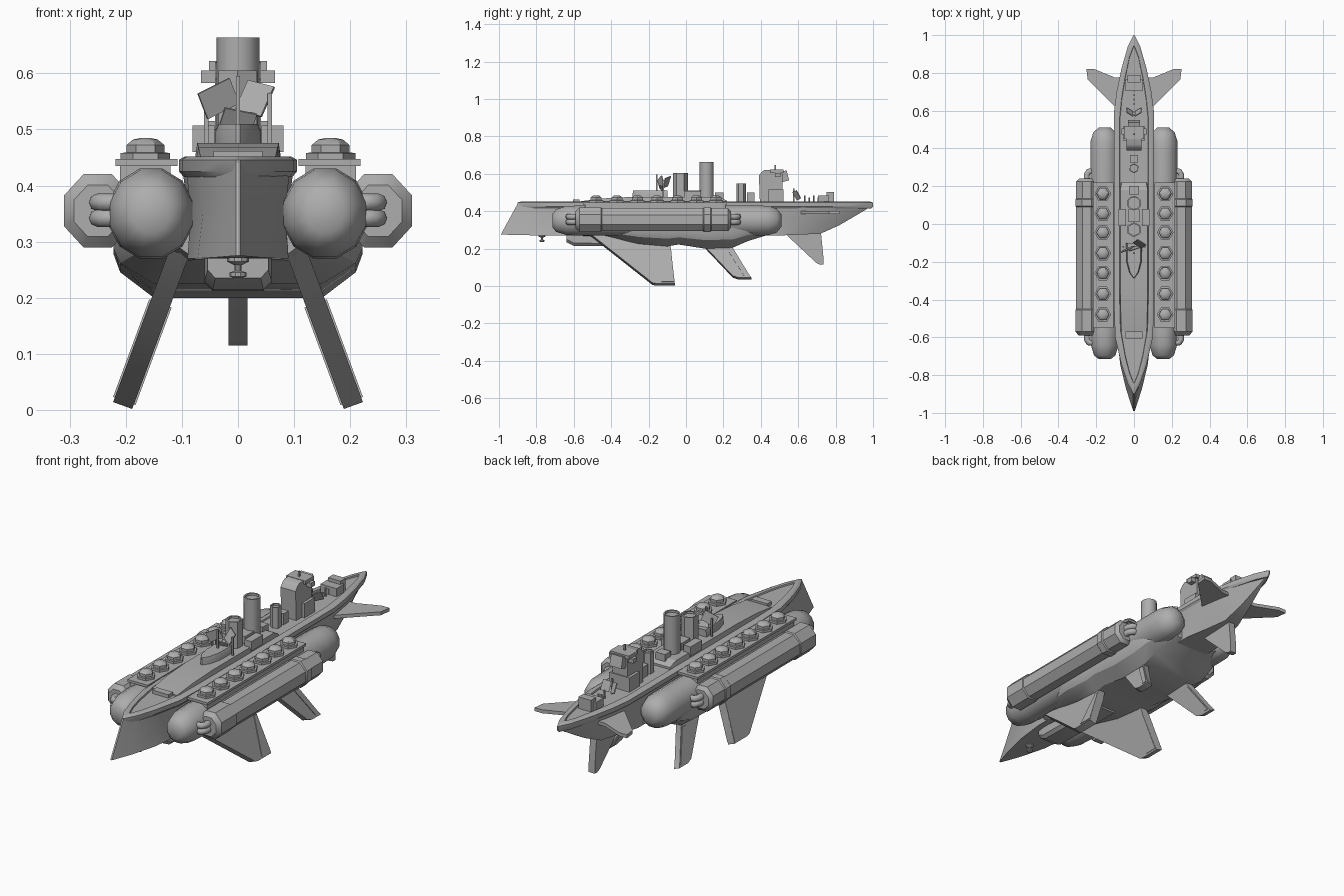
import bpy, bmesh, math
from mathutils import Matrix, Vector

if "Cube" in bpy.data.objects:
    bpy.data.objects.remove(bpy.data.objects["Cube"])

grey = bpy.data.materials.new("hull_grey")
grey.diffuse_color = (0.42, 0.42, 0.42, 1)
grey.use_nodes = True
grey.node_tree.nodes["Principled BSDF"].inputs["Base Color"].default_value = grey.diffuse_color


def finish(name, bm, angle=35):
    bmesh.ops.remove_doubles(bm, verts=bm.verts, dist=1e-5)
    bmesh.ops.recalc_face_normals(bm, faces=bm.faces)
    me = bpy.data.meshes.new(name)
    bm.to_mesh(me)
    bm.free()
    me.materials.append(grey)
    for p in me.polygons:
        p.use_smooth = True
    me.set_sharp_from_angle(angle=math.radians(angle))
    ob = bpy.data.objects.new(name, me)
    bpy.context.collection.objects.link(ob)
    return ob


def loft(name, sections, angle=35, caps=True):
    """Skin a list of closed point loops."""
    bm = bmesh.new()
    rings = [[bm.verts.new(p) for p in s] for s in sections]
    n = len(rings[0])
    for a, b in zip(rings, rings[1:]):
        for i in range(n):
            j = (i + 1) % n
            bm.faces.new((a[i], a[j], b[j], b[i]))
    if caps:
        bm.faces.new(rings[0])
        bm.faces.new(rings[-1])
    return finish(name, bm, angle)


def box(name, x, y, z, rot=None):
    """Box from (min, max) ranges, optionally rotated about its centre."""
    bm = bmesh.new()
    c = Vector([(r[0] + r[1]) / 2 for r in (x, y, z)])
    d = [r[1] - r[0] for r in (x, y, z)]
    m = Matrix.Translation(c)
    if rot:
        m = m @ Matrix.Rotation(rot[0], 4, 'X') @ Matrix.Rotation(rot[1], 4, 'Y') @ Matrix.Rotation(rot[2], 4, 'Z')
    bmesh.ops.create_cube(bm, size=1, matrix=m @ Matrix.Diagonal((*d, 1)))
    return finish(name, bm)


def turned(name, x, y, profile, n=6, angle=35, turn=0.0):
    """Upright turned part from (radius, z) pairs."""
    return loft(name, [[(x + r * math.cos(turn + math.tau * i / n), y + r * math.sin(turn + math.tau * i / n), z)
                        for i in range(n)] for r, z in profile], angle)


def pod(name, cx, cz, profile, n=8, rx=1.0, angle=35):
    """Turned part along y from (radius, y) pairs."""
    return loft(name, [[(cx + rx * r * math.cos(math.tau * (i + .5) / n), y, cz + r * math.sin(math.tau * (i + .5) / n))
                        for i in range(n)] for r, y in profile], angle)


def pipe(name, pts, r):
    cu = bpy.data.curves.new(name, 'CURVE')
    cu.dimensions = '3D'
    cu.bevel_depth = r
    cu.bevel_resolution = 2
    sp = cu.splines.new('POLY')
    sp.points.add(len(pts) - 1)
    for q, p in zip(sp.points, pts):
        q.co = (*p, 1)
    cu.materials.append(grey)
    cu.use_fill_caps = True
    ob = bpy.data.objects.new(name, cu)
    bpy.context.collection.objects.link(ob)


def mirror_loop(half):
    """Close a half section (x, y, z) across x = 0."""
    return half + [(-x, y, z) for x, y, z in reversed(half)]


# Main hull: y, bottom z, bottom/middle/top half widths, bow rake
hull = []
for y, zb, wb, wm, wt, rake in [
        (-.99, .275, .004, .004, .004, .09), (-.88, .272, .04, .033, .035, .06),
        (-.75, .27, .072, .062, .066, .03), (-.6, .27, .09, .084, .094, 0),
        (.5, .27, .088, .09, .1, 0), (.62, .275, .06, .088, .1, 0), (.72, .28, .04, .072, .085, 0),
        (.82, .325, .024, .05, .065, 0), (.94, .395, .008, .018, .03, 0), (.995, .43, .002, .003, .004, 0)]:
    half = [(w, y + rake * t, zb + (.44 - zb) * t) for w, t in ((wb, 0), (wm, .5), (wt, 1))]
    hull.append(mirror_loop(half))
loft("main_hull", hull, 40)

# Gunwale rim with a slightly sunken deck
outline = [(.004, -.9), (.035, -.84), (.065, -.75), (.1, -.6), (.105, -.45), (.105, .6),
           (.092, .7), (.067, .82), (.033, .94), (.003, 1.0)]
ring = outline + [(-x, y) for x, y in reversed(outline)]


def rim(sx, sy, z):
    return [(x * sx, .05 + (y - .05) * sy, z) for x, y in ring]


loft("deck_rim", [rim(.92, .99, .415), rim(1, 1, .425), rim(1, 1, .446), rim(.9, .98, .452),
                  rim(.72, .94, .452), rim(.7, .935, .445)], 30)

# Broad belly under the hull
belly = []
for y, w, zb in [(-.55, .5, .268), (-.42, .8, .262), (-.25, 1, .225), (-.1, 1, .212), (-.04, 1, .222),
                 (.1, 1, .2), (.25, 1, .205), (.33, .95, .24), (.46, .7, .28)]:
    belly.append(mirror_loop([(.15 * w, y, zb), (.21 * w, y, zb + (.33 - zb) * .35),
                              (.222 * w, y, zb + (.33 - zb) * .6), (.222 * w, y, .34)]))
loft("belly", belly, 30)
keel = [mirror_loop([(.045 * s, y, zb), (.06 * s, y, zb + .015), (.06 * s, y, .28)])
        for y, s, zb in [(-.64, .9, .235), (-.6, 1, .215), (-.4, 1, .212), (-.2, 1, .212)]]
loft("keel_housing", keel)

# Sensor propeller under the bow
turned("bow_sensor", 0, -.77, [(.02, .275), (.02, .265), (.006, .258), (.006, .248),
                                (.015, .245), (.015, .238), (.005, .235)], 10)

for s in (1, -1):
    # Side sponson with rounded ends
    pod("sponson", s * .155, .35, [(.035, -.715), (.062, -.695), (.08, -.64), (.083, -.57),
                                   (.083, .38), (.081, .44), (.066, .485), (.035, .51)], 12, .95, 50)
    # Long outer pod with thicker bands
    pod("outer_pod", s * .25, .355, [(.05, -.59), (.071, -.57), (.071, -.455), (.066, -.45), (.066, .09),
                                     (.071, .095), (.071, .13), (.066, .135), (.066, .225), (.048, .24)], 8, .92)
    box("pod_strut", sorted((s * .15, s * .25)), (-.5, .2), (.33, .38))
    for z in (.342, .37):
        for y0, d in ((-.58, -1), (.23, 1)):
            pts = [(.25, 0), (.25, .03), (.24, .048), (.222, .05), (.2, .035), (.17, .02)]
            pipe("pod_pipe", [(s * x, y0 + d * y, z) for x, y in pts], .016)
    # Launcher platform and hexagonal hatches
    box("launcher_base", sorted((s * .12, s * .21)), (-.54, .21), (.38, .437))
    box("launcher_platform", sorted((s * .108, s * .218)), (-.55, .22), (.435, .447))
    for y in (.16, .055, -.045, -.155, -.26, -.37, -.48):
        turned("launcher_hatch", s * .165, y, [(.044, .446), (.044, .458), (.034, .459), (.034, .472),
                                               (.022, .482), (.008, .485)], 6, 30)

    # Slanted leg fins with flap plates
    def fin(name, poly, t):
        loft(name, [[(s * (.105 + (.28 - z) * .37 + o), y, z + o * .36) for y, z in poly] for o in (-t, t)])

    fin("front_fin", [(-.52, .28), (-.18, .012), (-.16, .008), (-.06, .008), (-.085, .23), (-.1, .28)], .017)
    fin("front_fin_flap", [(-.13, .016), (-.062, .016), (-.08, .19), (-.1, .19)], .02)
    fin("middle_fin", [(.06, .25), (.25, .05), (.28, .04), (.35, .04), (.335, .06), (.25, .2), (.25, .25)], .014)
    fin("middle_fin_flap", [(.31, .05), (.335, .05), (.25, .19), (.22, .19)], .017)
    # Rear horizontal stabiliser
    plan = [(.04, .58), (.1, .62), (.245, .765), (.252, .82), (.21, .82), (.1, .775), (.04, .775)]
    loft("stabiliser", [[(s * x, y, z) for x, y in plan] for z in (.385, .402)])

# Rear centre fin
fin_side = [(.5, .3), (.53, .28), (.695, .125), (.715, .115), (.735, .115), (.735, .15), (.72, .3)]
loft("rear_fin", [[(x, y, z) for y, z in fin_side] for x in (-.017, .017)])

# Raised centre deck with sloped front
raised = [mirror_loop([(w, y, .44), (w * .93, y, z)]) for y, w, z in
          [(-.57, .072, .452), (-.45, .076, .468), (-.3, .078, .476), (.18, .078, .476), (.22, .07, .455)]]
loft("raised_deck", raised, 20)
box("bow_hatch", (-.044, .044), (-.605, -.57), (.445, .462))

# Forward deckhouse with a pointed nose
nose = [(.004, -.285), (.025, -.255), (.04, -.2), (.042, -.1)]
loop = nose + [(-x, y) for x, y in reversed(nose)]
loft("deckhouse", [[(x * k, y * (.96 + .04 * k), z) for x, y in loop]
                   for k, z in ((1, .46), (1, .495), (.85, .51))])
for s in (1, -1):
    box("side_cabin", sorted((s * .042, s * .081)), (-.01, .08), (.46, .507))
    box("antenna_post", sorted((s * .053, s * .061)), (-.125, -.117), (.47, .565))
box("centre_post", (-.004, .004), (-.16, -.152), (.5, .595))
box("left_array_panel", (-.068, -.002), (-.137, -.132), (.53, .58), (.3, -.35, .45))
box("right_array_panel", (.002, .058), (-.107, -.102), (.525, .585), (-.3, .4, -.45))
box("lower_array_panel", (-.03, .03), (-.13, -.125), (.5, .535), (.4, .3, .2))

# Funnels and vents along the centreline
for name, y, r, top, n in [("front_funnel", -.03, .04, .605, 6), ("main_funnel", .11, .038, .664, 12),
                           ("rear_funnel", .295, .026, .548, 6)]:
    turned(name, 0, y, [(r, .445), (r, top), (r * .8, top), (r * .8, top - .01)], n, 35, .5)
box("funnel_link", (-.03, .03), (.01, .08), (.46, .51))
box("vent_house", (-.026, .026), (.155, .2), (.445, .5))
box("rear_vent", (-.021, .021), (.325, .365), (.445, .5))

# Bridge tower with overhanging top
tower = [(.395, .445), (.39, .59), (.405, .61), (.42, .62), (.5, .62), (.515, .6), (.515, .445)]
loft("bridge_tower", [[(x, y, z) for y, z in tower] for x in (-.041, .041)])
box("tower_wings", (-.066, .066), (.475, .505), (.583, .605))
box("tower_collar", (-.052, .052), (.45, .52), (.605, .622))
box("tower_rear_block", (-.032, .032), (.51, .545), (.56, .615), (.25, 0, 0))
box("tower_foot", (-.055, .055), (.44, .52), (.445, .515))
box("tower_mast", (-.004, .004), (.472, .48), (.61, .648))

# Aft masts, posts and deckhouse
for s in (1, -1):
    box("aft_array_panel", sorted((s * .002, s * .042)), (.59, .595), (.46, .51), (.5, 0, s * .6))
box("aft_mast", (-.004, .004), (.572, .58), (.445, .52))
for i in range(5):
    turned("aft_post", 0, .635 + i * .024, [(.005, .44), (.005, .485 - .012 * (i % 2))], 6)
box("aft_deckhouse", (-.044, .044), (.705, .765), (.44, .485))
box("aft_deckhouse_top", (-.034, .034), (.75, .79), (.44, .502))
